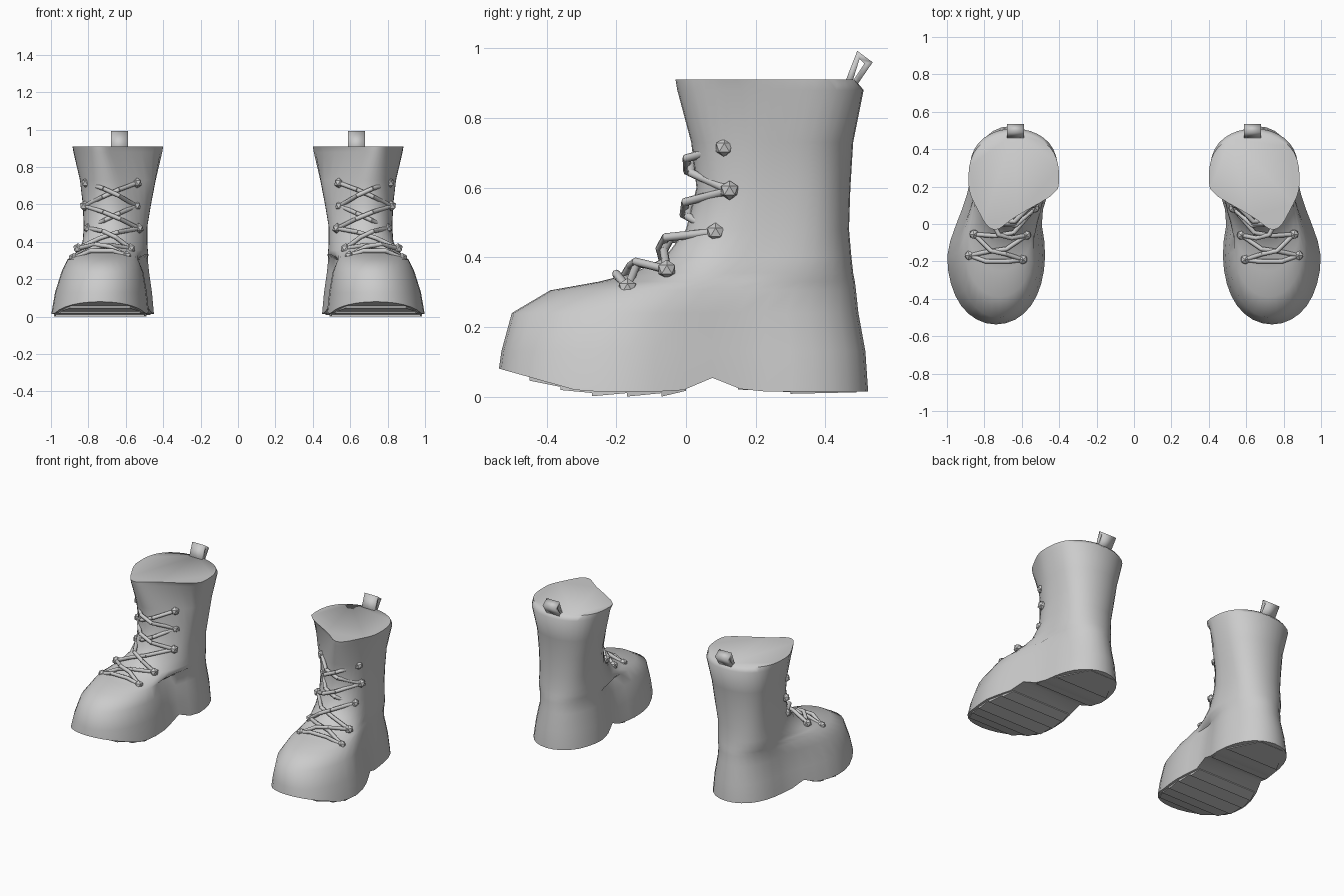
import bpy, bmesh, math
from mathutils import Vector

cube = bpy.data.objects.get("Cube")
if cube:
    bpy.data.objects.remove(cube, do_unlink=True)

grey = bpy.data.materials.new("plain_grey")
grey.use_nodes = True
COLOUR = (0.6, 0.6, 0.6, 1)
grey.diffuse_color = COLOUR
grey.node_tree.nodes["Principled BSDF"].inputs["Base Color"].default_value = COLOUR


def finish(name, bm, angle=30, thickness=0):
    """Turn a bmesh into a mirrored, shaded object."""
    bmesh.ops.recalc_face_normals(bm, faces=bm.faces)
    mesh = bpy.data.meshes.new(name)
    bm.to_mesh(mesh)
    bm.free()
    mesh.materials.append(grey)
    mesh.shade_smooth()
    mesh.set_sharp_from_angle(angle=math.radians(angle))
    obj = bpy.data.objects.new(name, mesh)
    bpy.context.collection.objects.link(obj)
    if thickness:
        solid = obj.modifiers.new("thickness", 'SOLIDIFY')
        solid.thickness = thickness
        solid.offset = 0
    obj.modifiers.new("pair", 'MIRROR').use_mirror_merge = False


# Height slices: z, front y, back y, ball inner/outer x, heel inner/outer x
SLICES = [
    (.91, -.03, .485, .64, .845, .40, .885),
    (.88, -.025, .51, .63, .845, .405, .88),
    (.73, .015, .48, .57, .84, .44, .845),
    (.60, .03, .472, .545, .835, .465, .83),
    (.48, .00, .468, .53, .83, .485, .825),
    (.40, -.06, .475, .53, .85, .485, .83),
    (.355, -.15, .48, .53, .88, .482, .835),
    (.33, -.25, .485, .53, .90, .478, .835),
    (.305, -.39, .488, .52, .92, .474, .84),
    (.24, -.50, .495, .50, .95, .465, .845),
    (.13, -.53, .515, .482, .985, .45, .865),
    (.02, -.537, .523, .47, 1.005, .44, .88),
]
STATIONS = 21


def outline(row, t):
    """Inner x, outer x and y of a slice at fraction t from toe to heel."""
    z, yf, yb, bi, bo, hi, ho = row
    length = yb - yf
    y = yf + length * t
    start = .3 * min(max((length - .5) / .4, 0), 1)
    s = min(max((t - start) / .45, 0), 1)
    s = s * s * (3 - 2 * s)
    inner, outer = bi + (hi - bi) * s, bo + (ho - bo) * s
    # Waist of the foot on the inner side
    if z < .32:
        inner += .04 * math.exp(-((y - .04) / .13) ** 2)
    power = (4 if t > .5 else 3.2) * (1 - .3 * z)
    mid = (inner + outer) / 2
    half = (outer - inner) / 2 * math.sqrt(max(0, 1 - abs(2 * t - 1) ** power))
    return mid - half, mid + half, y


def sole_z(y):
    """Underside height with toe spring and raised arch."""
    return .014 + max(0, -.3 - y) * .28 + .04 * math.exp(-((y - .08) / .06) ** 2)


# Boot body, lofted through the slices
bm = bmesh.new()
rings = []
for row in SLICES:
    inner, outer = [], []
    for i in range(STATIONS):
        xi, xo, y = outline(row, (1 - math.cos(math.pi * i / (STATIONS - 1))) / 2)
        z = sole_z(y) if row is SLICES[-1] else row[0]
        first = bm.verts.new((xi, y, z))
        tip = i in (0, STATIONS - 1)
        inner.append(first)
        outer.append(first if tip else bm.verts.new((xo, y, z)))
    rings.append(inner + outer[-2:0:-1])
for a, b in zip(rings, rings[1:]):
    for i in range(len(a)):
        j = (i + 1) % len(a)
        bm.faces.new((a[i], a[j], b[j], b[i]))
# Underside in cross strips
for i in range(STATIONS - 1):
    strip = [inner[i], inner[i + 1], outer[i + 1], outer[i]]
    bm.faces.new(list(dict.fromkeys(strip)))
# Closed opening
bm.faces.new(rings[0])
finish("boot_body", bm, 60)

# Tread: wedge lugs across the sole
bm = bmesh.new()
base = SLICES[-1]
lugs = [(-.45, .09, .01), (-.36, .09, .012), (-.27, .1, .013), (-.17, .1, .014),
        (-.07, .07, .014), (.15, .15, .004), (.3, .19, .006)]
for y0, length, drop in lugs:
    ends = []
    for y, d in ((y0, drop), (y0 + length, drop * .3)):
        xi, xo, _ = outline(base, (y - base[1]) / (base[2] - base[1]))
        z = sole_z(y)
        ends.append([bm.verts.new(p) for p in (
            (xi + .015, y, z + .008), (xo - .015, y, z + .008),
            (xo - .015, y, z - d), (xi + .015, y, z - d))])
    front, back = ends
    bm.faces.new(front)
    bm.faces.new(back)
    for i in range(4):
        j = (i + 1) % 4
        bm.faces.new((front[i], front[j], back[j], back[i]))
finish("sole_tread", bm)

# Pull tab: folded strap loop at the back
bm = bmesh.new()
loop = [(.466, .90), (.495, .981), (.524, .958), (.478, .89)]
sides = [[bm.verts.new((x, y, z)) for y, z in loop] for x in (.588, .68)]
for i in range(4):
    j = (i + 1) % 4
    bm.faces.new((sides[0][i], sides[0][j], sides[1][j], sides[1][i]))
finish("pull_tab", bm, thickness=.024)

# Eyelets: inner and outer knob for each row
EYELETS = [((.54, .11, .715), (.81, .11, .715)),
           ((.545, .125, .592), (.82, .125, .592)),
           ((.53, .085, .472), (.80, .085, .472)),
           ((.575, -.06, .365), (.855, -.055, .365)),
           ((.595, -.19, .325), (.88, -.168, .312))]
bm = bmesh.new()
for pair in EYELETS:
    for spot in pair:
        made = bmesh.ops.create_icosphere(bm, subdivisions=1, radius=.028)
        bmesh.ops.translate(bm, verts=made["verts"], vec=spot)
finish("eyelets", bm)


# Laces: crossed tubes over the front
def tube(bm, points, radius=.012):
    for a, b in zip(points, points[1:]):
        a, b = Vector(a), Vector(b)
        turn = (b - a).to_track_quat('Z', 'Y').to_matrix().to_4x4()
        turn.translation = (a + b) / 2
        bmesh.ops.create_cone(bm, cap_ends=True, segments=8, radius1=radius,
                              radius2=radius, depth=(b - a).length + radius / 2,
                              matrix=turn)


bm = bmesh.new()
CROSSINGS = [(.015, .66), (.008, .535), (-.055, .435), (-.14, .375)]
for upper, lower, (y, z) in zip(EYELETS, EYELETS[1:], CROSSINGS):
    for side in (0, 1):
        start, end = Vector(upper[side]), Vector(lower[1 - side])
        lift = side * .012
        mid = Vector(((start.x + end.x) / 2, y - lift, z + lift / 2))
        step = (end - start) * .15
        step.y *= .4
        tube(bm, [start, mid - step, mid + step, end])
left, right = EYELETS[-1]
tube(bm, [left, (.67, -.2, .352), (.79, -.2, .352), right])
finish("laces", bm, 50)
